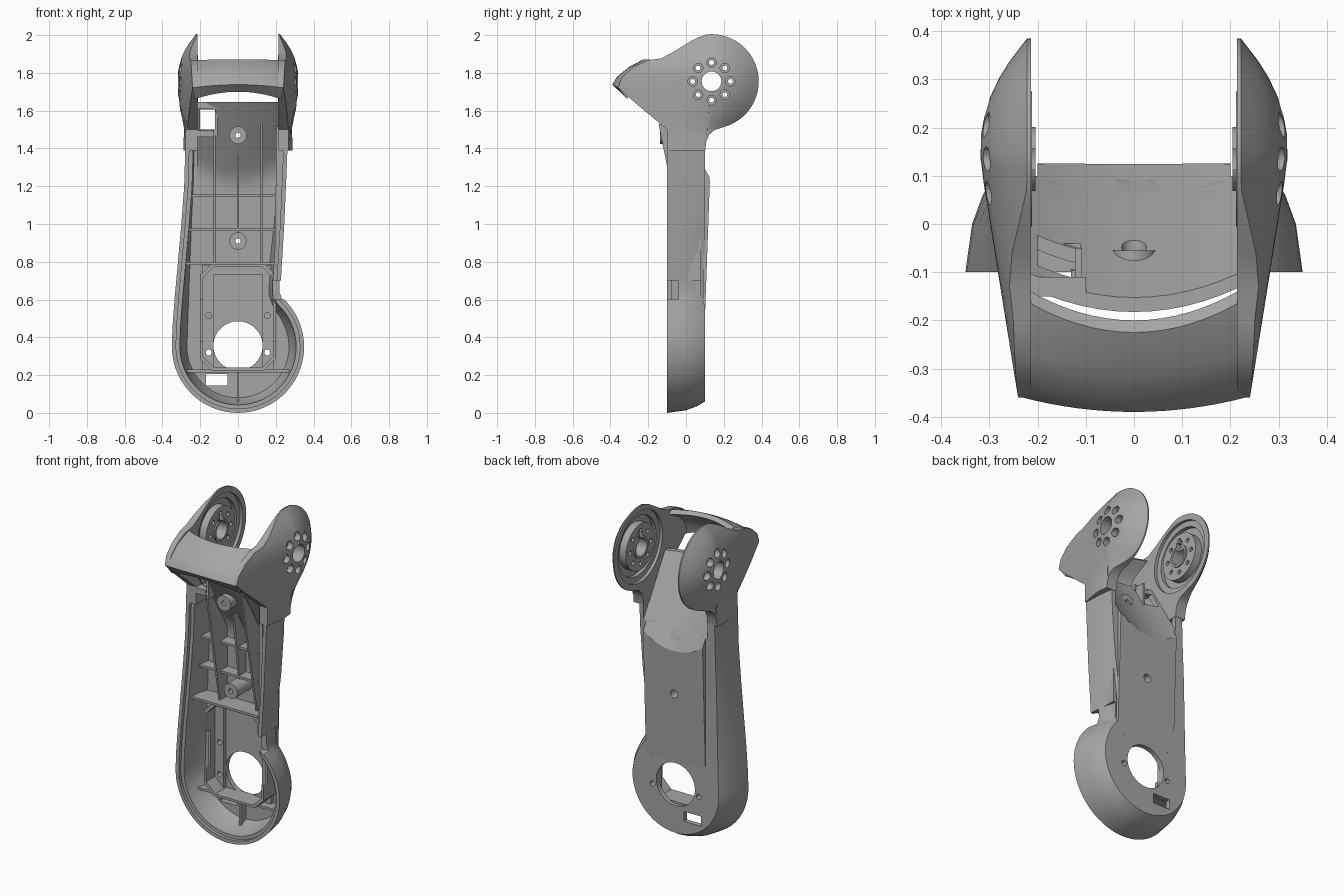
import bpy, bmesh, math
from mathutils import Vector, Matrix

if "Cube" in bpy.data.objects:
    bpy.data.objects.remove(bpy.data.objects["Cube"])

grey = bpy.data.materials.new("plain grey")
grey.use_nodes = True
grey.diffuse_color = (0.38, 0.38, 0.38, 1)
grey.node_tree.nodes["Principled BSDF"].inputs["Base Color"].default_value = grey.diffuse_color


def finish(name, bm):
    bmesh.ops.recalc_face_normals(bm, faces=bm.faces)
    me = bpy.data.meshes.new(name)
    bm.to_mesh(me)
    bm.free()
    me.materials.append(grey)
    ob = bpy.data.objects.new(name, me)
    bpy.context.collection.objects.link(ob)
    return ob


def loft(name, rings):
    """Skin closed rings of equal length and cap both ends."""
    bm = bmesh.new()
    rows = [[bm.verts.new(p) for p in r] for r in rings]
    n = len(rows[0])
    for a, b in zip(rows, rows[1:]):
        for i in range(n):
            j = (i + 1) % n
            bm.faces.new((a[i], a[j], b[j], b[i]))
    bm.faces.new(rows[0])
    bm.faces.new(rows[-1])
    return finish(name, bm)


def box(name, x0, x1, y0, y1, z0, z1):
    bm = bmesh.new()
    bmesh.ops.create_cube(bm, size=1)
    for v in bm.verts:
        v.co = [a + (b - a) * (c + 0.5) for c, a, b in zip(v.co, (x0, y0, z0), (x1, y1, z1))]
    return finish(name, bm)


def rod(name, axis, a, b, u, z, r, sides=32):
    """Cylinder along x (u is y) or along y (u is x)."""
    bm = bmesh.new()
    bmesh.ops.create_cone(bm, cap_ends=True, segments=sides, radius1=r, radius2=r, depth=b - a)
    mid = (a + b) / 2
    turn, pos = ("Y", (mid, u, z)) if axis == "x" else ("X", (u, mid, z))
    bm.transform(Matrix.Translation(pos) @ Matrix.Rotation(math.pi / 2, 4, turn))
    return finish(name, bm)


def apply(ob, kind, **settings):
    m = ob.modifiers.new(kind, kind)
    for k, v in settings.items():
        setattr(m, k, v)
    bpy.context.view_layer.objects.active = ob
    bpy.ops.object.modifier_apply(modifier=m.name)


def cut(obs, cutters):
    for c in cutters:
        for ob in obs:
            apply(ob, "BOOLEAN", operation="DIFFERENCE", solver="EXACT", object=c)
        bpy.data.objects.remove(c)


# Arm outline in x, z: round foot, step on one side, tapered neck
outline = [(0.35 * math.cos(math.radians(a)), 0.35 + 0.35 * math.sin(math.radians(a)))
           for a in range(180, 403, 6)]
outline += [(0.24, 0.605), (0.227, 0.64), (0.227, 0.7), (0.245, 1.0), (0.256, 1.25), (0.268, 1.55),
            (-0.275, 1.55), (-0.285, 1.2), (-0.3, 1.0), (-0.318, 0.8), (-0.336, 0.6), (-0.347, 0.45)]


def arm_ring(y, inset, fade):
    ring = []
    for i, p in enumerate(outline):
        p, a, b = Vector(p), Vector(outline[i - 1]), Vector(outline[(i + 1) % len(outline)])
        n1, n2 = [Vector((-d.y, d.x)).normalized() for d in (p - a, b - p)]
        n = (n1 + n2).normalized()
        k = 1 - fade * min(1, max(0, (p.y - 0.5) / 0.6))
        q = p + n * (inset * k / max(0.6, n.dot(n1)))
        ring.append((q.x, y, q.y))
    return ring


arm = loft("arm_shell", [arm_ring(*r) for r in (
    (0.1, 0.06, 0.7), (0.06, 0.036, 0.7), (0.0, 0.014, 0.7), (-0.1, 0, 0),
    (-0.1, 0.022, 0), (-0.08, 0.022, 0), (-0.08, 0.042, 0), (0.0, 0.05, 0.2), (0.07, 0.08, 0.4))])

# Gently raised back panel
back = loft("raised_back", [[(x, 0.09, 0.5), (x, 0.1, 0.5), (x, 0.126, 1.22), (x, 0.12, 1.32),
                             (x, 0.09, 1.32)] for x in (-0.2, 0.2)])


# Hollow saddle behind the neck that clears the mating joint
def saddle(name, z0, z1, limit, depth):
    xs = [-0.216 + 0.036 * i for i in range(13)]
    rings = []
    for k in range(9):
        z = z0 + (z1 - z0) * k / 8
        face = [(x, min(limit, 0.11 - 0.59 * (z - 1.2) + 0.05 * (x / 0.216) ** 2), z) for x in xs]
        rings.append(face + [(x, y + depth, z) for x, y, z in reversed(face)])
    return loft(name, rings)


cut([arm, back], [saddle("saddle_cutter", 1.1, 1.7, 9, 0.5)])
cut([arm], [box("neck_cutter", -0.215, 0.215, -0.3, 0.3, 1.42, 1.8),
            box("step_cutter", 0.15, 0.4, -0.2, -0.04, 0.6, 0.7),
            rod("motor_cutter", "y", -0.3, 0.3, 0, 0.355, 0.13, 64),
            box("cable_cutter", -0.17, -0.055, -0.3, 0.3, 0.145, 0.205)])

panel = saddle("neck_saddle", 1.17, 1.645, 0.098, -0.03)
cut([panel], [box("window_cutter", -0.2, -0.12, -0.3, 0.3, 1.5, 1.605)])

# Screw bosses on the centre line
low_boss = rod("lower_boss", "y", -0.07, 0.08, 0, 0.91, 0.046)
top_boss = rod("upper_boss", "y", -0.138, -0.055, 0, 1.47, 0.046)
cut([low_boss, arm, back], [rod("screw_cutter", "y", -0.3, 0.3, 0, 0.91, 0.014, 16)])
cut([low_boss, arm, back], [rod("head_cutter", "y", 0.03, 0.3, 0, 0.91, 0.025, 24)])
cut([top_boss, panel], [rod("screw_cutter", "y", -0.3, 0.3, 0, 1.47, 0.014, 16)])
cut([panel], [rod("head_cutter", "y", -0.06, 0.3, 0, 1.47, 0.026, 24)])

# Motor mount pad with rectangular pocket and four screw holes
pad = box("motor_pad", -0.19, 0.19, 0.045, 0.08, 0.23, 0.78)
cut([pad], [box("pocket_cutter", -0.13, 0.13, 0, 0.2, 0.2, 0.73)])
cut([pad, arm], [rod("mount_cutter", "y", 0, 0.3, x, z, 0.016, 16)
                 for x in (-0.155, 0.155) for z in (0.32, 0.515)])


# Eight sided frame round the motor
def frame_ring(y, d):
    w, b, t, c = 0.2 - d, 0.225 + d, 0.79 - d, 0.06
    return [(-w, y, b + c), (-w + c, y, b), (w - c, y, b), (w, y, b + c),
            (w, y, t - c), (w - c, y, t), (-w + c, y, t), (-w, y, t - c)]


frame = loft("motor_frame", [frame_ring(-0.04, 0), frame_ring(0.08, 0)])
cut([frame], [loft("frame_cutter", [frame_ring(-0.1, 0.014), frame_ring(0.2, 0.014)]),
              box("frame_gap_cutter", -0.3, 0.3, -0.1, 0.0, 0.38, 0.6)])

# Stiffening ribs
for z, x0, x1, y in ((1.15, -0.25, 0.22, 0.0), (0.97, -0.26, 0.21, 0.0),
                     (0.79, -0.275, 0.2, -0.05), (0.222, -0.27, 0.27, 0.0)):
    box("cross_rib", x0, x1, y, 0.08, z - 0.007, z + 0.007)
for x, z0, z1, y in ((-0.125, 0.79, 1.5, 0.0), (0.125, 0.79, 1.53, 0.0), (0, 0.94, 1.36, 0.01),
                     (0, 0.05, 0.222, 0.02)):
    # ribs run under the sloping saddle, so their tops lean forward
    top = 0.08 if z1 < 1.3 else 0.08 - 0.59 * (z1 - 1.2)
    loft("long_rib", [[(s, y, z0), (s, 0.08, z0), (s, 0.08, min(z1, 1.2)), (s, top, z1),
                       (s, min(y, top - 0.03), z1)] for s in (x - 0.006, x + 0.006)])
box("edge_rail", 0.195, 0.215, -0.075, 0.08, 0.7, 1.2)
box("upper_edge_rail", 0.2, 0.225, -0.085, -0.06, 1.2, 1.52)

# Frame of the cable window in the neck
box("window_post", -0.122, -0.108, -0.13, -0.05, 1.46, 1.63)
box("window_sill", -0.22, -0.11, -0.1, -0.04, 1.46, 1.495)
box("window_head", -0.22, -0.1, -0.15, -0.11, 1.61, 1.645)

# Domed cheek plates, shaped from rings shrinking to the joint axis
AY, AZ = 0.135, 1.755
cheek_line = [(AY + 0.25 * math.cos(math.radians(a)), AZ + 0.25 * math.sin(math.radians(a)))
              for a in range(96, -78, -6)]
cheek_line += [(0.15, 1.497), (0.122, 1.472), (0.107, 1.435), (0.102, 1.39), (0.03, 1.39), (-0.1, 1.39),
               (-0.1, 1.5), (-0.18, 1.567), (-0.27, 1.642), (-0.36, 1.722), (-0.34, 1.775),
               (-0.28, 1.83), (-0.2, 1.867), (-0.13, 1.877), (-0.06, 1.915), (0.02, 1.965), (0.07, 1.99)]


def dome(y, z):
    dy, dz = y - AY, z - AZ
    low = 0.015 + 0.085 * min(1, max(0, (dy + 0.1) / 0.3))
    side = low if dz < 0 else 0.1
    if dy > 0:
        r = math.hypot(dy, dz)
        side += (0.1 - side) * (dy / max(r, 1e-6))
        return max(0.222, 0.32 - side * (min(r, 0.25) / 0.25) ** 2.3)
    return max(0.222, 0.32 + 0.16 * dy - side * (min(abs(dz), 0.25) / 0.25) ** 2.3)


rings = [[(0.214, y, z) for y, z in cheek_line]]
for s in (1, 0.93, 0.82, 0.68, 0.52, 0.36, 0.2, 0.05):
    pts = [(AY + (y - AY) * s, AZ + (z - AZ) * s) for y, z in cheek_line]
    rings.append([(dome(y, z), y, z) for y, z in pts])
cheeks = loft("cheek_plates", rings)
hub = rod("joint_hubs", "x", 0.212, 0.27, AY, AZ, 0.14, 48)
collar = rod("joint_collars", "x", 0.204, 0.26, AY, AZ, 0.066)
cut([cheeks], [rod("recess_cutter", "x", 0.1, 0.232, AY, AZ, 0.215, 48),
               rod("deep_cutter", "x", 0.1, 0.255, AY, AZ, 0.18, 48)])
cut([cheeks, hub, collar], [rod("axle_cutter", "x", 0.1, 0.5, AY, AZ, 0.052)])
cut([hub, collar], [box("key_cutter", 0.1, 0.235, AY - 0.022, AY + 0.022, AZ, AZ + 0.09)])
for i in range(8):
    y, z = AY + 0.1 * math.cos(i * math.pi / 4), AZ + 0.1 * math.sin(i * math.pi / 4)
    cut([cheeks, hub], [rod("bolt_cutter", "x", 0.1, 0.5, y, z, 0.013, 16)])
    cut([cheeks, hub], [rod("bolt_head_cutter", "x", 0.275, 0.5, y, z, 0.025, 24)])
for ob in (cheeks, hub, collar):
    apply(ob, "MIRROR")

# Visor band bridging the cheeks, bowed forward in the middle
rings = []
for i in range(17):
    x = -0.232 + 0.029 * i
    t = (x / 0.232) ** 2
    rings.append([(x, y + k * t, z - d * t) for y, z, k, d in (
        (-0.39, 1.738, 0.03, 0.016), (-0.365, 1.78, 0.03, 0.01), (-0.3, 1.833, 0.03, 0.008),
        (-0.225, 1.872, 0.07, 0.005), (-0.2, 1.855, 0.07, 0.01), (-0.27, 1.812, 0.03, 0.02),
        (-0.325, 1.76, 0.03, 0.03), (-0.35, 1.7, 0.04, 0.04))])
loft("visor_band", rings)

# Smooth shading with crisp edges
bpy.ops.object.select_all(action="DESELECT")
for ob in bpy.context.collection.objects:
    if ob.type == "MESH" and grey.name in ob.data.materials:
        ob.select_set(True)
        bpy.context.view_layer.objects.active = ob
bpy.ops.object.shade_smooth_by_angle(angle=math.radians(30))
